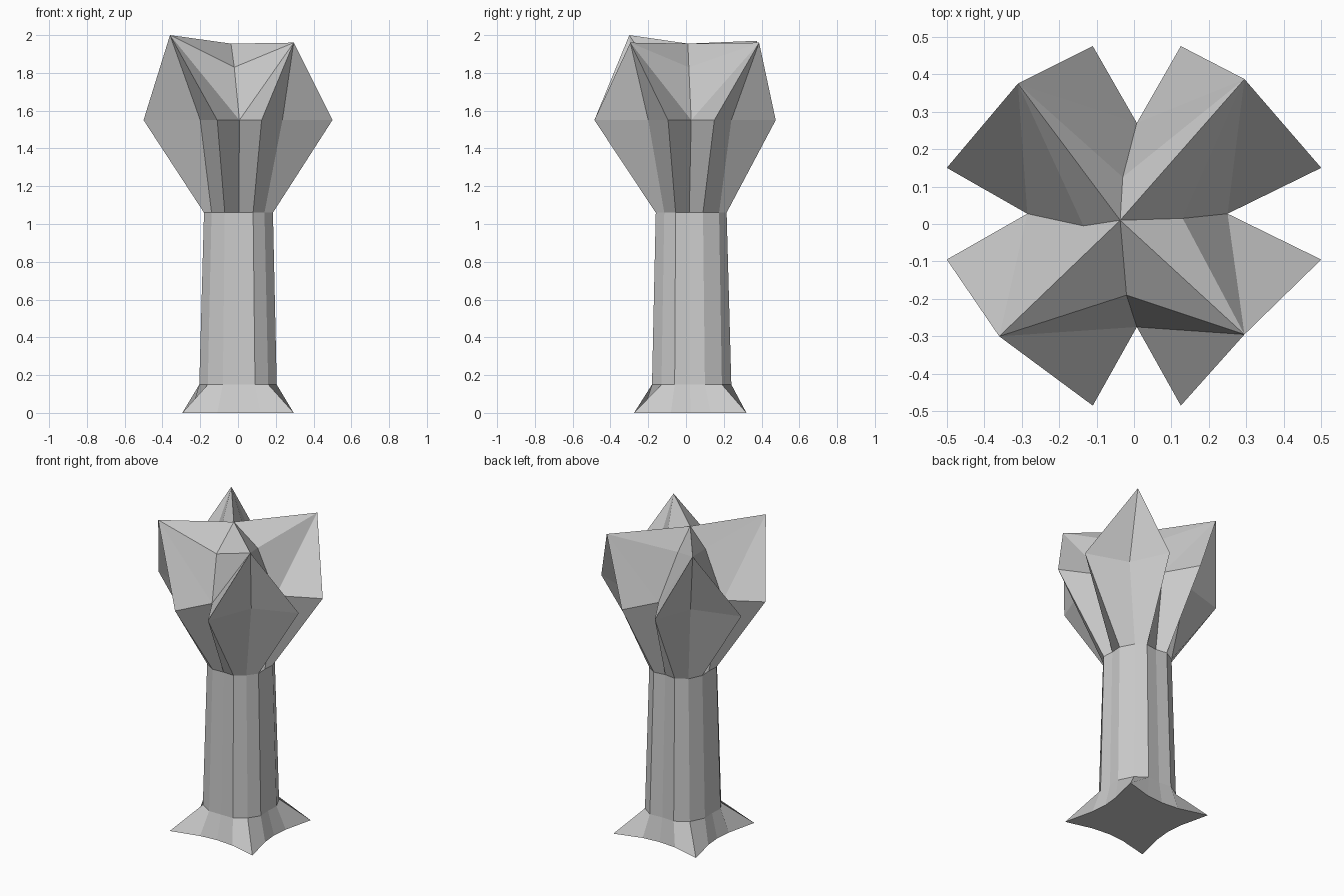
import bpy
import bmesh

cube = bpy.data.objects.get("Cube")
if cube:
    bpy.data.objects.remove(cube, do_unlink=True)

stone = bpy.data.materials.new("grey stone")
stone.use_nodes = True
stone.diffuse_color = (0.6, 0.6, 0.6, 1)
stone.node_tree.nodes["Principled BSDF"].inputs["Base Color"].default_value = stone.diffuse_color


def ring(z, sides, span_x, span_y, corners, valleys):
    """Sixteen points, anticlockwise from the front valley.
    sides, corners and valleys are given as west, east, south, north."""
    w, e, s, n = sides
    x0, x1 = span_x
    y0, y1 = span_y
    cw, ce, cs, cn = corners
    vw, ve, vs, vn = valleys
    mx, my = (x0 + x1) / 2, (y0 + y1) / 2
    outline = [(mx, vs), (x1, s), (ce, cs), (e, y0),
               (ve, my), (e, y1), (ce, cn), (x1, n),
               (mx, vn), (x0, n), (cw, cn), (w, y1),
               (vw, my), (w, y0), (cw, cs), (x0, s)]
    return [(x, y, z) for x, y in outline]


def add_ring(bm, points):
    return [bm.verts.new(p) for p in points]


def skin(bm, low, high):
    for i in range(len(low)):
        j = (i + 1) % len(low)
        bm.faces.new((low[i], low[j], high[j], high[i]))


def finish(bm, name):
    mesh = bpy.data.meshes.new(name)
    bm.to_mesh(mesh)
    bm.free()
    mesh.materials.append(stone)
    obj = bpy.data.objects.new(name, mesh)
    bpy.context.collection.objects.link(obj)
    return obj


# Cross-sections from the ground up
foot = ring(0, (-.25, .25, -.23, .27), (-.11, .12), (-.08, .13),
            (-.295, .295, -.275, .32), (-.24, .24, -.22, .26))
ankle = ring(.15, (-.205, .205, -.18, .24), (-.08, .09), (-.06, .1),
             (-.16, .16, -.13, .19), (-.2, .2, -.18, .235))
neck = ring(1.06, (-.18, .185, -.16, .215), (-.07, .08), (-.055, .09),
            (-.14, .14, -.115, .175), (-.175, .18, -.155, .205))
rim = ring(1.55, (-.5, .5, -.485, .475), (-.11, .125), (-.095, .15),
           (-.2, .235, -.2, .24), (-.285, .25, -.275, .27))

# Flared star base with a closed underside
bm = bmesh.new()
low, high = add_ring(bm, foot), add_ring(bm, ankle)
skin(bm, low, high)
bm.faces.new(low[::-1])
finish(bm, "flared_base")

# Tapered column
bm = bmesh.new()
skin(bm, add_ring(bm, ankle), add_ring(bm, neck))
finish(bm, "column")

# Four-lobed crown: spreading cup, then pointed lobes joined by valleys
bm = bmesh.new()
low, high = add_ring(bm, neck), add_ring(bm, rim)
skin(bm, low, high)
tips = add_ring(bm, [(.295, -.295, 1.96), (.295, .387, 1.96),
                     (-.31, .375, 1.97), (-.36, -.3, 2)])
saddles = add_ring(bm, [(-.02, -.19, 1.83), (.13, .015, 1.83),
                        (-.03, .125, 1.83), (-.135, -.005, 1.83)])
centre = bm.verts.new((-.037, .01, 1.955))
for k, tip in enumerate(tips):
    here, after = saddles[k], saddles[(k + 1) % 4]
    lobe = [high[(4 * k + i) % 16] for i in range(5)]
    for a, b in zip(lobe, lobe[1:]):
        bm.faces.new((a, b, tip))
    bm.faces.new((lobe[0], tip, here))
    bm.faces.new((lobe[-1], after, tip))
    bm.faces.new((here, tip, centre))
    bm.faces.new((tip, after, centre))
finish(bm, "lobed_crown")
